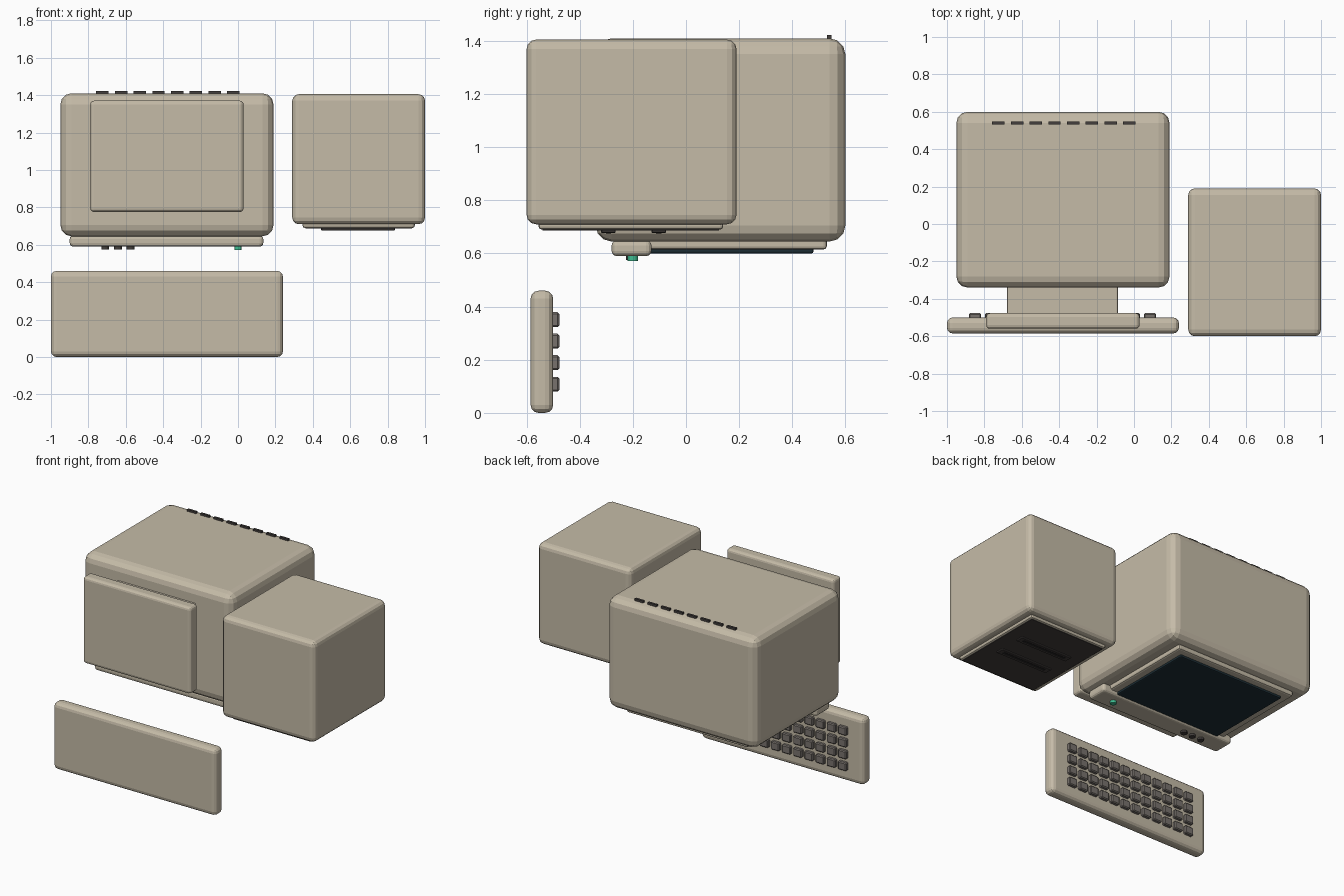
import bpy, bmesh
from mathutils import Vector

if "Cube" in bpy.data.objects:
    bpy.data.objects.remove(bpy.data.objects["Cube"])


def mat(name, col):
    m = bpy.data.materials.new(name)
    m.diffuse_color = (*col, 1)
    m.use_nodes = True
    m.node_tree.nodes["Principled BSDF"].inputs["Base Color"].default_value = m.diffuse_color
    return m


BEIGE = mat("beige", (0.56, 0.50, 0.39))
KEY = mat("key_grey", (0.19, 0.17, 0.155))
DARK = mat("dark_plastic", (0.055, 0.048, 0.045))
BLACK = mat("slot_black", (0.02, 0.018, 0.018))
GLASS = mat("screen_glass", (0.012, 0.027, 0.036))
GREEN = mat("led_green", (0.05, 0.5, 0.28))


def finish(bm, name, m):
    me = bpy.data.meshes.new(name)
    bm.to_mesh(me)
    bm.free()
    me.materials.append(m)
    ob = bpy.data.objects.new(name, me)
    bpy.context.collection.objects.link(ob)
    return ob


def box(name, x, y, z, m=BEIGE, bevel=0.0, seg=3):
    """Bevelled box from (min, max) ranges."""
    bm = bmesh.new()
    bmesh.ops.create_cube(bm, size=1)
    bmesh.ops.scale(bm, vec=(x[1] - x[0], y[1] - y[0], z[1] - z[0]), verts=bm.verts)
    bmesh.ops.translate(bm, vec=Vector((sum(x), sum(y), sum(z))) / 2, verts=bm.verts)
    if bevel:
        bmesh.ops.bevel(bm, geom=bm.edges[:], offset=bevel, segments=seg,
                        profile=0.5, affect='EDGES', clamp_overlap=True)
    return finish(bm, name, m)


def knob(name, x, y, z, r, m):
    """Short round button along z."""
    bm = bmesh.new()
    bmesh.ops.create_cone(bm, cap_ends=True, segments=12, radius1=r, radius2=r,
                          depth=z[1] - z[0])
    bmesh.ops.translate(bm, vec=(x, y, sum(z) / 2), verts=bm.verts)
    return finish(bm, name, m)


# monitor: shell, stepped bezel, glass and control strip (screen faces -z)
box("monitor_body", (-0.95, 0.19), (-0.34, 0.60), (0.645, 1.41), bevel=0.06)
box("screen_bezel", (-0.84, 0.08), (-0.20, 0.53), (0.615, 0.68), bevel=0.012, seg=2)
box("screen", (-0.785, 0.025), (-0.14, 0.48), (0.60, 0.64), GLASS, 0.008, 2)
box("control_strip", (-0.90, 0.135), (-0.28, -0.13), (0.59, 0.65), bevel=0.02)
for i, x in enumerate((-0.71, -0.642, -0.575)):
    knob(f"control_knob_{i}", x, -0.205, (0.575, 0.60), 0.021, DARK)
knob("power_led", 0.0, -0.20, (0.572, 0.60), 0.02, GREEN)

# vents on the monitor back
for i in range(8):
    x = -0.725 + 0.1 * i
    box(f"vent_{i}", (x - 0.033, x + 0.033), (0.531, 0.547), (1.39, 1.423), DARK)

# monitor stand
box("stand_neck", (-0.68, -0.085), (-0.49, -0.32), (0.86, 1.29), bevel=0.008, seg=2)
box("stand_base", (-0.79, 0.03), (-0.56, -0.477), (0.775, 1.37), bevel=0.02)

# disk drive unit with dark front panel and two slots
box("drive_body", (0.29, 1.0), (-0.60, 0.19), (0.71, 1.405), bevel=0.035)
box("drive_bezel", (0.345, 0.945), (-0.555, 0.14), (0.69, 0.73), bevel=0.012, seg=2)
box("drive_panel", (0.36, 0.93), (-0.54, 0.125), (0.687, 0.71), DARK)
for i, y in enumerate((-0.29, -0.10)):
    box(f"drive_slot_{i}", (0.445, 0.84), (y - 0.03, y + 0.025), (0.677, 0.70), DARK, 0.003, 1)
    box(f"slot_opening_{i}", (0.475, 0.81), (y - 0.012, y + 0.008), (0.6755, 0.69), BLACK)

# keyboard: keys face +y
box("keyboard_case", (-1.0, 0.24), (-0.585, -0.50), (0.0, 0.46), bevel=0.03)
for r in range(4):
    for c in range(12):
        x, z = -0.85 + 0.085 * c, 0.108 + 0.081 * r
        box(f"key_{r}_{c}", (x - 0.032, x + 0.032), (-0.51, -0.477),
            (z - 0.028, z + 0.028), KEY, 0.006, 1)
